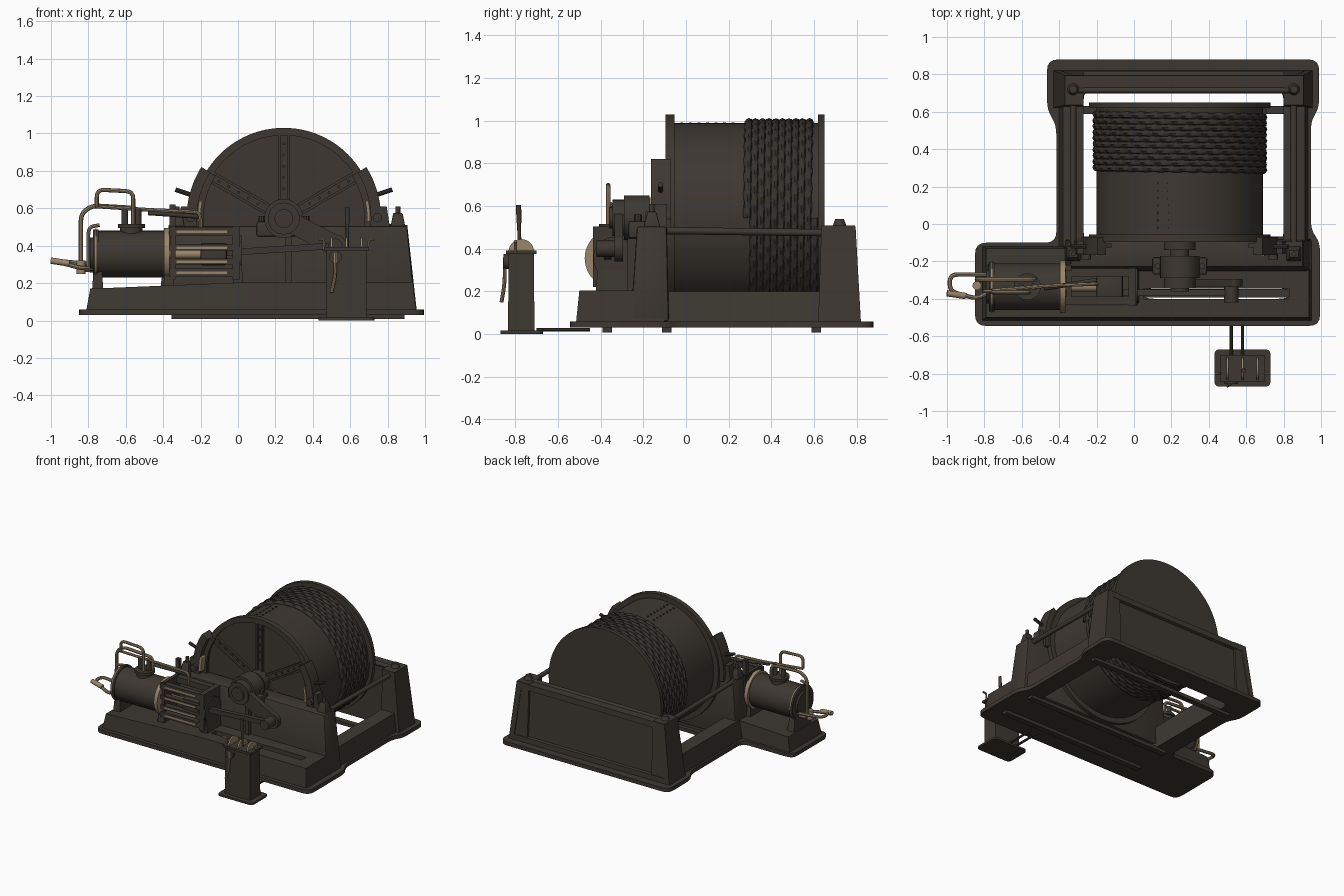
import bpy, bmesh, math
from mathutils import Vector

if "Cube" in bpy.data.objects:
    bpy.data.objects.remove(bpy.data.objects["Cube"])


def material(name, rgb):
    m = bpy.data.materials.new(name)
    m.diffuse_color = (*rgb, 1)
    m.use_nodes = True
    m.node_tree.nodes["Principled BSDF"].inputs["Base Color"].default_value = m.diffuse_color
    return m


BODY = material("dark iron", (0.047, 0.039, 0.031))
ROPE = material("dark rope", (0.037, 0.032, 0.027))
BRASS = material("aged brass", (0.32, 0.235, 0.145))
CX, CZ = 0.245, 0.545          # drum axis


def link(name, me, mat):
    me.materials.clear()
    me.materials.append(mat)
    me.polygons.foreach_set("use_smooth", [True] * len(me.polygons))
    me.set_sharp_from_angle(angle=math.radians(35))
    ob = bpy.data.objects.new(name, me)
    bpy.context.collection.objects.link(ob)
    return ob


def finish(name, bm, mat):
    bmesh.ops.recalc_face_normals(bm, faces=bm.faces)
    me = bpy.data.meshes.new(name)
    bm.to_mesh(me)
    bm.free()
    return link(name, me, mat)


def hexa(name, bottom, top, mat=BODY, bevel=0.0, panel=None):
    """Six-sided block; panel = (direction, border, depth) recesses one face."""
    bm = bmesh.new()
    a, b = [[bm.verts.new(p) for p in ring] for ring in (bottom, top)]
    bm.faces.new(a[::-1])
    bm.faces.new(b)
    for i in range(4):
        j = (i + 1) % 4
        bm.faces.new((a[i], a[j], b[j], b[i]))
    bmesh.ops.recalc_face_normals(bm, faces=bm.faces)
    if bevel:
        bmesh.ops.bevel(bm, geom=bm.edges[:], offset=bevel, segments=2, affect='EDGES', profile=0.5)
    if panel:
        bm.normal_update()
        f = max(bm.faces, key=lambda f: f.normal.dot(Vector(panel[0])) * f.calc_area())
        bmesh.ops.inset_region(bm, faces=[f], thickness=panel[1], depth=0)
        bmesh.ops.inset_region(bm, faces=[f], thickness=0.008, depth=-panel[2])
    return finish(name, bm, mat)


def box(name, x, y, z, taper=(0, 0, 0, 0), **kw):
    """Block whose top is drawn in by taper (left, right, front, back)."""
    l, r, f, k = taper
    ring = lambda x0, x1, y0, y1, h: [(x0, y0, h), (x1, y0, h), (x1, y1, h), (x0, y1, h)]
    return hexa(name, ring(*x, *y, z[0]), ring(x[0] + l, x[1] - r, y[0] + f, y[1] - k, z[1]), **kw)


def beam(name, p, q, w, y):
    """Bar between two xz points, spanning y."""
    p, q = Vector(p), Vector(q)
    n = Vector((p.y - q.y, q.x - p.x)).normalized() * w / 2
    c = [p + n, q + n, q - n, p - n]
    return hexa(name, [(v.x, y[0], v.y) for v in c], [(v.x, y[1], v.y) for v in c])


def cyl(name, p, q, r, mat=BODY, seg=32, r2=None):
    p, q = Vector(p), Vector(q)
    bm = bmesh.new()
    bmesh.ops.create_cone(bm, cap_ends=True, segments=seg, radius1=r, radius2=r2 or r, depth=(q - p).length)
    rot = (q - p).to_track_quat('Z', 'Y').to_matrix().to_4x4()
    rot.translation = (p + q) / 2
    bm.transform(rot)
    return finish(name, bm, mat)


def sweep(name, rows, mat, closed):
    """Skin between successive cross-sections."""
    bm = bmesh.new()
    rows = [[bm.verts.new(p) for p in row] for row in rows]
    for u, v in zip(rows, rows[1:] + rows[:1] if closed else rows[1:]):
        for k in range(len(u)):
            j = (k + 1) % len(u)
            bm.faces.new((u[k], u[j], v[j], v[k]))
    if not closed:
        bm.faces.new(rows[0])
        bm.faces.new(rows[-1])
    return finish(name, bm, mat)


def ring_at(t, prof):
    return [(CX + r * math.cos(t), y, CZ + r * math.sin(t)) for r, y in prof]


def arc(name, r, a, y, mat=BODY, n=24):
    """Ring or ring sector about the drum axis; angles in degrees."""
    prof = ((r[0], y[0]), (r[1], y[0]), (r[1], y[1]), (r[0], y[1]))
    full = a[1] - a[0] >= 360
    steps = n if full else n + 1
    return sweep(name, [ring_at(math.radians(a[0] + (a[1] - a[0]) * i / n), prof) for i in range(steps)], mat, full)


def curve(name, loops, mat, closed=False, r=0.04, bevel=0.0, height=0.0, z=0.0):
    """Filled outline (closed) or round pipe (open), with rounded corners."""
    cu = bpy.data.curves.new(name, 'CURVE')
    cu.dimensions, cu.fill_mode = ('2D', 'BOTH') if closed else ('3D', 'FULL')
    cu.extrude, cu.bevel_depth, cu.bevel_resolution, cu.use_fill_caps = height / 2, bevel, 2, True
    for loop in loops:
        src, pts = [Vector((*p, 0.0)[:3]) for p in loop], []
        for i, p in enumerate(src):
            if not closed and i in (0, len(src) - 1):
                pts.append(p)
                continue
            d0, d1 = src[i - 1] - p, src[(i + 1) % len(src)] - p
            s, e = (p + d.normalized() * min(r, d.length * 0.45) for d in (d0, d1))
            pts += [s * (1 - t) ** 2 + p * 2 * t * (1 - t) + e * t * t for t in (0, .25, .5, .75, 1)]
        sp = cu.splines.new('POLY')
        sp.points.add(len(pts) - 1)
        sp.points.foreach_set("co", [c for p in pts for c in (*p, 1)])
        sp.use_cyclic_u = closed
    tmp = bpy.data.objects.new(name + "_path", cu)
    bpy.context.collection.objects.link(tmp)
    me = bpy.data.meshes.new_from_object(tmp.evaluated_get(bpy.context.evaluated_depsgraph_get()))
    bpy.data.objects.remove(tmp)
    link(name, me, mat).location.z = z


# Base flange with drum well and crank pit, on cross rails
outline = [(-.85, -.545), (.995, -.545), (.995, -.1), (.945, -.03), (.945, .55), (.99, .62), (.99, .88),
           (-.465, .88), (-.465, .61), (-.415, .53), (-.415, -.1), (-.85, -.1)]
well = [(-.27, -.1), (.80, -.1), (.80, .72), (-.27, .72)]
pit = [(.05, -.40), (.83, -.40), (.83, -.345), (.05, -.345)]
curve("base_flange", [outline, well, pit], BODY, closed=True, r=0.06, height=0.03, z=0.045)
for y in (-.37, -.09, .61):
    box("cross_rail", (-.355, .89), (y - .022, y + .022), (.008, .035))

# Front engine bed around the pit
hexa("bed_left", [(-.81, -.515, .06), (.05, -.515, .06), (.05, -.12, .06), (-.81, -.12, .06)],
     [(-.79, -.50, .17), (.05, -.50, .205), (.05, -.13, .205), (-.79, -.13, .17)])
box("bed_front", (.04, .95), (-.515, -.40), (.06, .205), (0, .015, .015, 0))
box("bed_inner", (.04, .95), (-.345, -.10), (.06, .205), (0, .015, 0, 0))
box("bed_right", (.83, .95), (-.515, -.10), (.06, .205), (0, .015, .015, 0))

# Drum frame: front wall, back wall with recessed panel, posts, sills, rails
box("front_wall", (-.38, .95), (-.26, -.08), (.06, .505), (.04, .045, .03, .01), bevel=.012)
box("wall_rib", (.255, .285), (-.275, -.22), (.20, .45))
box("back_wall", (-.43, .955), (.72, .82), (.06, .505), (.06, .05, 0, .025), panel=((0, 1, 0), .06, .02))
cyl("back_rail", (-.34, .715, .50), (.88, .715, .50), .017, seg=16)
for x0, x1, l, r, xm in ((-.43, -.27, .06, 0, -.325), (.80, .955, 0, .05, .855)):
    box("back_post", (x0, x1), (.62, .815), (.06, .51), (l, r, .015, .022))
    box("side_sill", (x0 + l / 2, x1 - r / 2), (-.12, .70), (.06, .20), (l / 3, r / 3, 0, 0))
    cyl("side_rail", (xm, -.10, .485), (xm, .66, .475), .017, seg=16)
    cyl("post_bolt", (xm, .72, .5), (xm, .72, .54), .035, seg=16, r2=.02)
    box("rail_bracket", (xm - .04, xm + .04), (-.20, -.12), (.50, .575), (.015, .015, .02, .02), bevel=.006)
    cyl("rail_eye", (xm, -.16, .56), (xm, -.16, .61), .013, seg=12)

# Drum barrel, flanges, spokes and rivets
cyl("drum_barrel", (CX, -.06, CZ), (CX, .63, CZ), .445, seg=96)
arc("front_rim", (.445, .485), (0, 360), (-.095, -.055), n=96)
cyl("front_web", (CX, -.075, CZ), (CX, -.055, CZ), .455, seg=96)
cyl("back_flange", (CX, .62, CZ), (CX, .65, CZ), .485, seg=96)
for k in range(6):
    t = math.radians(30 + 60 * k)
    u, n = Vector((math.cos(t), math.sin(t))), Vector((-math.sin(t), math.cos(t)))
    for s in (-.024, .024):
        c = Vector((CX, CZ)) + n * s
        beam("drum_spoke", c + u * .08, c + u * .45, .014, (-.092, -.07))
    for j in range(5):
        p = Vector((CX, CZ)) + u * (.16 + .06 * j)
        cyl("spoke_rivet", (p.x, -.085, p.y), (p.x, -.07, p.y), .008, seg=8)
for a in (99, 106):
    for j in range(7):
        p, q = ring_at(math.radians(a), ((.44, -.02 + .04 * j), (.451, -.02 + .04 * j)))
        cyl("barrel_rivet", p, q, .008, seg=6)

# Wound rope: helix with a twisted three-strand section
rows = []
for i in range(10 * 220 + 1):
    lobes = [(2 * math.pi * k / 9, .0185 * (1 + .14 * math.cos(6 * math.pi * k / 9 - i * .93))) for k in range(9)]
    rows.append(ring_at(2 * math.pi * i / 220, [(.447 + s * math.cos(a), .287 + .0315 * i / 220 + s * math.sin(a))
                                                for a, s in lobes]))
sweep("wound_rope", rows, ROPE, False)

# Brake shoes, linings and their stubs on both sides
for s in (-1, 1):
    a = (148, 187) if s < 0 else (-7, 32)
    arc("brake_shoe", (.465, .52), a, (-.165, -.07))
    arc("brake_shoe_web", (.43, .50), a, (-.125, -.105))
    arc("brake_lining", (.445, .462), (168, 182) if s < 0 else (-2, 12), (-.17, -.11), BRASS, n=6)
    cyl("brake_stub", (CX + s * .49, -.12, .67), (CX + s * .58, -.12, .70), .012, seg=10)
    box("brake_anchor", (CX + s * .52 - .05, CX + s * .52 + .05), (-.16, -.09), (.48, .61), (.02, .02, 0, 0))
    cyl("brake_pin", (CX + s * .5, -.19, .55), (CX + s * .5, -.07, .55), .025, seg=16)

# Shaft, pillow block, crank and connecting rod
PX, PZ = .52, .40
for name, x, z, y0, y1, r in (("drum_shaft", CX, CZ, -.36, -.05, .05), ("drum_hub", CX, CZ, -.14, -.06, .085),
                              ("bearing", CX, CZ, -.29, -.17, .105), ("crank_hub", CX, CZ, -.345, -.29, .085),
                              ("crank_eye", PX, PZ, -.335, -.295, .06), ("crank_pin", PX, PZ, -.42, -.30, .038)):
    cyl(name, (x, y0, z), (x, y1, z), r)
box("bearing_foot", (.10, .39), (-.27, -.18), (.45, .53), bevel=.008)
for x in (.125, .365):
    cyl("bearing_bolt", (x, -.225, .52), (x, -.225, .56), .016, seg=8)
beam("crank_arm", (CX, CZ), (PX, PZ), .11, (-.335, -.295))
beam("connecting_rod", (-.10, .36), (PX, PZ), .035, (-.385, -.35))

# Steam cylinder with heads, feet and valve cover
CY, AZ = -.335, .355
for name, x0, x1, r, mat in (("steam_cylinder", -.75, -.385, .125, BODY), ("back_head", -.775, -.745, .132, BODY),
                             ("head_cap", -.79, -.77, .09, BODY), ("head_ring", -.765, -.757, .138, BRASS),
                             ("front_head", -.395, -.365, .14, BRASS), ("guide_flange", -.02, .02, .10, BODY),
                             ("piston_rod", -.37, -.10, .025, BRASS)):
    cyl(name, (x0, CY, AZ), (x1, CY, AZ), r, mat, 48)
for x in (-.75, -.37, 0):
    box("cylinder_foot", (x - .03, x + .03), (CY - .09, CY + .12), (.165, .30), (.01, .01, .01, .03))
cyl("valve_neck", (-.57, CY, .45), (-.57, CY, .50), .06)
cyl("valve_cover", (-.57, CY, .495), (-.57, CY, .515), .072)
for x in (-.605, -.535):
    cyl("valve_nut", (x, CY, .51), (x, CY, .60), .018, seg=12)

# Crosshead guide: brass-edged bars and crosshead
for dy in (-1, 1):
    for dz, h in ((.12, .022), (-.1, .022), (.035, .016), (-.04, .016)):
        y = CY + dy * .075
        box("guide_bar", (-.37, -.01), (y - .022, y + .022), (AZ + dz - h, AZ + dz + h))
        box("guide_edge", (-.33, -.06), (y + dy * .022 - .004, y + dy * .022 + .004),
            (AZ + dz - .007, AZ + dz + .007), mat=BRASS)
box("crosshead", (-.20, -.06), (CY - .07, CY + .07), (AZ - .06, AZ + .06), bevel=.01)
box("guide_post", (-.365, -.335), (-.25, -.22), (.45, .62))
box("guide_end", (-.03, .01), (CY - .10, CY + .10), (.22, .505))
box("guide_start", (-.36, -.335), (CY - .09, CY + .12), (.22, .505))

# Brass pipework
for name, rad, pts in (
        ("steam_pipe", .011, [(-.56, -.365, .51), (-.56, -.365, .69), (-.755, -.365, .70), (-.755, -.365, .61)]),
        ("return_pipe", .012, [(-.53, -.295, .51), (-.53, -.295, .60), (-.78, -.295, .615), (-.84, -.295, .57),
                               (-.84, -.295, .27), (-.77, -.295, .27)]),
        ("drain_pipe", .010, [(-.80, -.36, .29), (-.80, -.36, .50), (-.74, -.36, .51)]),
        ("inlet_loop", .012, [(-.78, -.27, .30), (-.985, -.27, .32), (-.985, -.36, .32), (-.84, -.40, .28),
                              (-.77, -.36, .28)]),
        ("long_pipe", .010, [(-.76, -.355, .61), (-.45, -.33, .59), (-.20, -.32, .58), (-.20, -.32, .49)]),
        ("side_lever", .009, [(.52, -.85, .36), (.52, -.85, .24), (.50, -.865, .15)])):
    curve(name, [pts], BRASS, bevel=rad)
cyl("inlet_nozzle", (-1.0, -.37, .32), (-.90, -.385, .305), .017, BRASS, 12)
cyl("inlet_valve", (-.84, -.33, .25), (-.84, -.33, .32), .024, BRASS, 12)
cyl("valve_rod", (-.48, -.345, .575), (-.20, -.30, .555), .012, BODY, 12)

# Control pedestal with quadrants, lever and pipes to the bed
curve("pedestal_foot", [[(.43, -.87), (.73, -.87), (.73, -.67), (.43, -.67)]], BODY, True, r=.03, height=.016, z=.008)
box("pedestal", (.47, .69), (-.835, -.71), (.01, .38), (.004, .004, .004, .004))
box("pedestal_top", (.46, .70), (-.845, -.70), (.375, .392))
for x in (.50, .58, .66):
    cyl("quadrant", (x - .006, -.772, .385), (x + .006, -.772, .385), .06, BRASS)
for x in (.52, .58):
    cyl("control_pipe", (x, -.70, .02), (x, -.45, .02), .009, seg=10)
for s in (-1, 1):
    x = .58 + s * .12
    curve("short_lever", [[(x, -.80, .38), (x, -.80, .435), (x + s * .03, -.80, .435)]], BRASS, r=.015, bevel=.007)
cyl("main_lever", (.585, -.78, .39), (.585, -.785, .60), .009, seg=12)
cyl("lever_grip", (.585, -.783, .52), (.585, -.785, .605), .012, seg=12)
cyl("side_boss", (.52, -.855, .34), (.52, -.83, .34), .035, seg=20)
